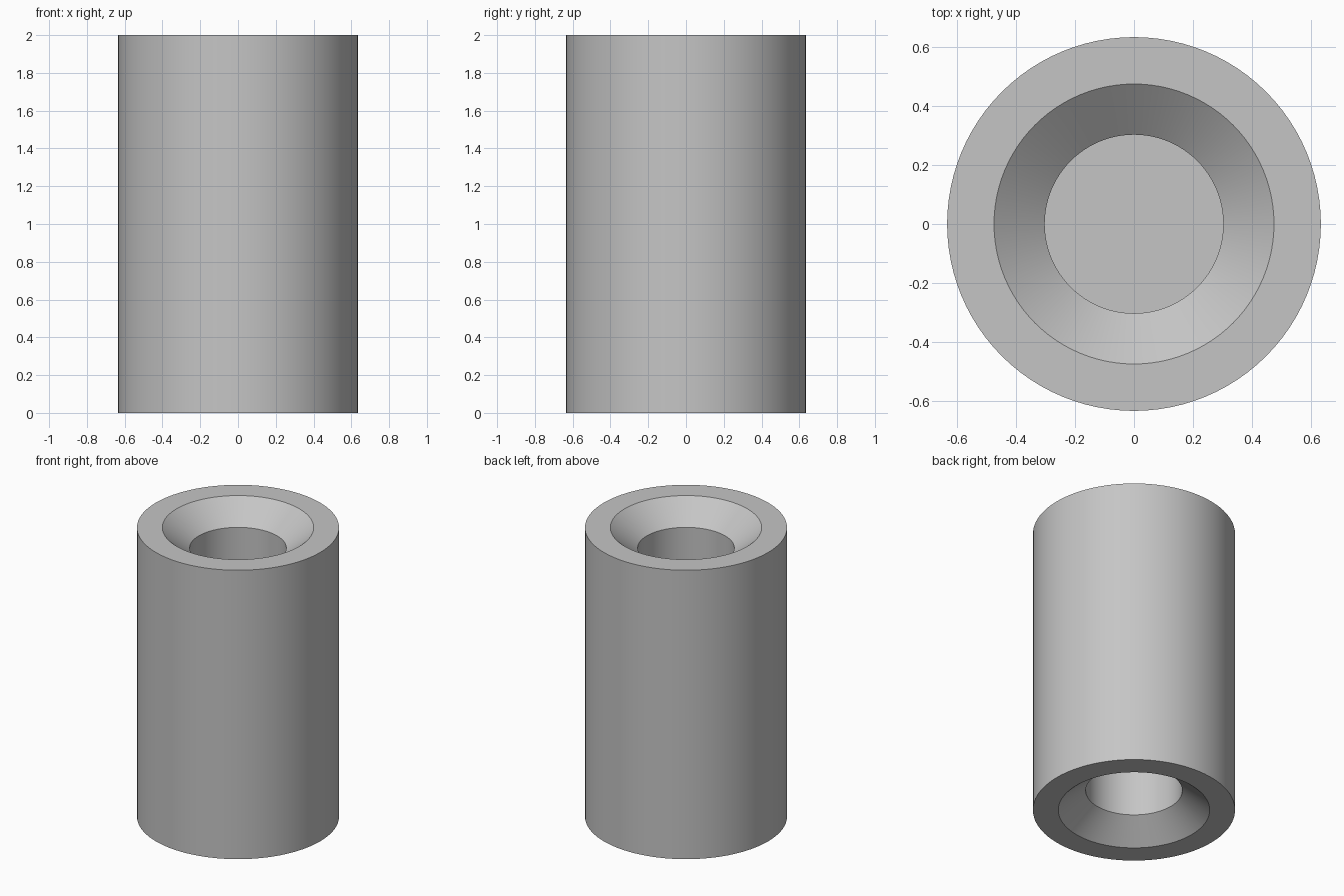
import bpy, bmesh, math

cube = bpy.data.objects.get("Cube")
if cube:
    bpy.data.objects.remove(cube, do_unlink=True)

HEIGHT = 2.0
OUTER, RIM, BORE = 0.634, 0.475, 0.303
CHAMFER, DEPTH = 0.14, 0.7
SIDES = 96

# One flat grey
grey = bpy.data.materials.new("grey metal")
grey.use_nodes = True
colour = (0.56, 0.56, 0.56, 1)
grey.diffuse_color = colour
grey.node_tree.nodes["Principled BSDF"].inputs["Base Color"].default_value = colour

# Half section of one end: bore floor, bore wall, countersink, rim
end = [(BORE, DEPTH), (BORE, CHAMFER), (RIM, 0), (OUTER, 0)]
profile = end + [(r, HEIGHT - z) for r, z in reversed(end)]

bm = bmesh.new()
rings = []
for r, z in profile:
    circle = bmesh.ops.create_circle(bm, segments=SIDES, radius=r)["verts"]
    bmesh.ops.translate(bm, verts=circle, vec=(0, 0, z))
    rings.append(circle)

# Walls between neighbouring rings
for low, high in zip(rings, rings[1:]):
    for i in range(SIDES):
        j = (i + 1) % SIDES
        bm.faces.new((low[i], low[j], high[j], high[i]))

# Floors of the two blind bores
bm.faces.new(rings[0])
bm.faces.new(rings[-1])
bmesh.ops.recalc_face_normals(bm, faces=bm.faces)

mesh = bpy.data.meshes.new("countersunk_sleeve")
bm.to_mesh(mesh)
bm.free()
mesh.materials.append(grey)
sleeve = bpy.data.objects.new("countersunk_sleeve", mesh)
bpy.context.collection.objects.link(sleeve)

# Smooth walls, crisp rims
bpy.ops.object.select_all(action="DESELECT")
sleeve.select_set(True)
bpy.context.view_layer.objects.active = sleeve
bpy.ops.object.shade_smooth_by_angle(angle=math.radians(25))
